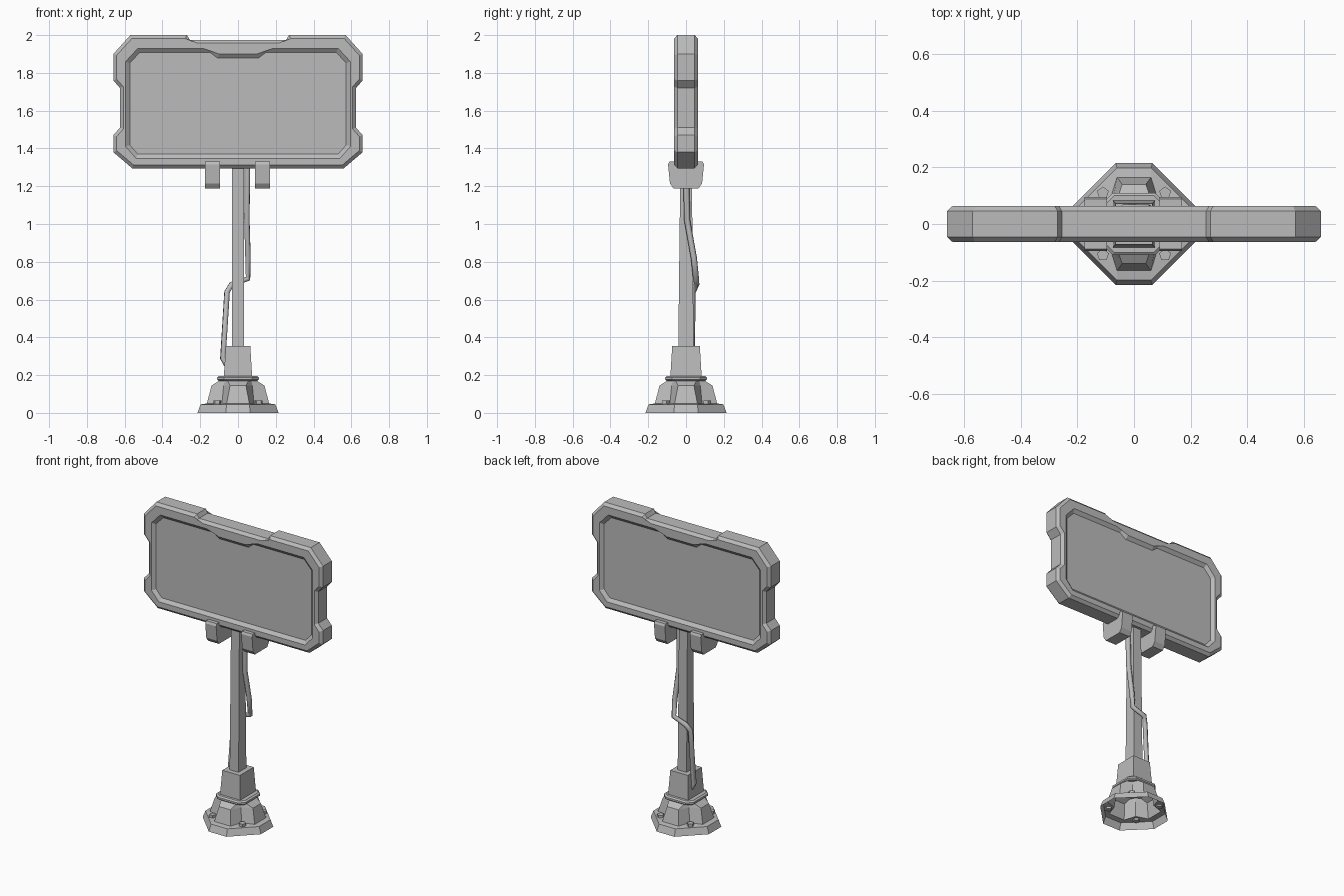
import bpy
import bmesh
from mathutils import Vector

if "Cube" in bpy.data.objects:
    bpy.data.objects.remove(bpy.data.objects["Cube"], do_unlink=True)

GREY = (0.5, 0.5, 0.5, 1)
metal = bpy.data.materials.new("plain grey")
metal.use_nodes = True
metal.diffuse_color = GREY
metal.node_tree.nodes["Principled BSDF"].inputs["Base Color"].default_value = GREY


def loft(name, loops, start=True, end=True):
    """Skin a stack of equally long point loops, with optional end caps."""
    bm = bmesh.new()
    rings = [[bm.verts.new(p) for p in loop] for loop in loops]
    n = len(rings[0])
    for a, b in zip(rings, rings[1:]):
        for i in range(n):
            j = (i + 1) % n
            bm.faces.new((a[i], a[j], b[j], b[i]))
    if start:
        bm.faces.new(rings[0][::-1])
    if end:
        bm.faces.new(rings[-1])
    bmesh.ops.recalc_face_normals(bm, faces=bm.faces)
    mesh = bpy.data.meshes.new(name)
    bm.to_mesh(mesh)
    bm.free()
    mesh.materials.append(metal)
    obj = bpy.data.objects.new(name, mesh)
    bpy.context.collection.objects.link(obj)
    return obj


def mirrored(half):
    return half + [(-x, z) for x, z in reversed(half)]


def inset(loop, d):
    """Move a clockwise outline inwards by d with mitred corners."""
    pts = [Vector(p) for p in loop]
    out = []
    for i, p in enumerate(pts):
        a = (p - pts[i - 1]).normalized()
        b = (pts[(i + 1) % len(pts)] - p).normalized()
        na, nb = Vector((a.y, -a.x)), Vector((b.y, -b.x))
        out.append(p + (na + nb) * d / (1 + na.dot(nb)))
    return out


def upright(loop, y):
    return [(x, y, z) for x, z in loop]


# Sign panel: notched frame with a recessed screen on both sides
outer = mirrored([(0.255, 1.975), (0.27, 2), (0.57, 2), (0.66, 1.9), (0.66, 1.76),
                  (0.625, 1.72), (0.625, 1.51), (0.66, 1.47), (0.66, 1.38), (0.56, 1.295)])
recess = mirrored([(0.1, 1.9), (0.14, 1.93), (0.53, 1.93), (0.595, 1.86), (0.595, 1.76),
                   (0.595, 1.72), (0.595, 1.51), (0.595, 1.47), (0.595, 1.41), (0.54, 1.348)])
side = [(inset(recess, 0.022), 0.045), (recess, 0.063), (inset(outer, 0.018), 0.063), (outer, 0.046)]
layers = [upright(l, -y) for l, y in side] + [upright(l, y) for l, y in reversed(side)]
loft("sign_panel", layers)

# Clamps gripping the lower edge of the panel
clamp = mirrored([(0.088, 1.33), (0.095, 1.315), (0.085, 1.215), (0.065, 1.187)])
for name, x in (("right_clamp", -0.135), ("left_clamp", 0.13)):
    loft(name, [[(x + dx, y, z) for y, z in clamp] for dx in (-0.04, 0.04)])


def cross(tip, half, root, z):
    """Four-lobed plan outline: flat lobe ends joined at diagonal roots."""
    pts = []
    x, y = Vector((1, 0)), Vector((0, 1))
    for _ in range(4):
        pts += [x * tip - y * half, x * tip + y * half, (x + y) * root]
        x, y = y, -x
        x, y = x, -y if x.cross(-y) > 0 else y
    return [(p.x, p.y, z) for p in pts]


# Hollow octagonal foot rising into a four-lobed body
loft("base", [cross(0.215, 0.065, 0.14, 0), cross(0.198, 0.06, 0.129, 0.045),
              cross(0.165, 0.06, 0.085, 0.05), cross(0.14, 0.042, 0.076, 0.145),
              cross(0.1, 0.055, 0.07, 0.17)], start=False)

# Collar ring above the foot
loft("collar", [cross(0.1, 0.07, 0.085, 0.168), cross(0.11, 0.075, 0.0925, 0.176),
                cross(0.11, 0.075, 0.0925, 0.188), cross(0.1, 0.07, 0.085, 0.196)])


def rect(w, d, z):
    return [(-w, -d, z), (w, -d, z), (w, d, z), (-w, d, z)]


# Tapered sleeve and post
loft("post_sleeve", [rect(0.075, 0.083, 0.19), rect(0.065, 0.073, 0.355)])
loft("post", [rect(0.033, 0.041, 0.35), rect(0.031, 0.03, 1.3)])

# Anchor bolts on the diagonals of the foot
for name, sx, sy in (("front_right", -1, -1), ("front_left", 1, -1),
                     ("back_right", -1, 1), ("back_left", 1, 1)):
    bpy.ops.mesh.primitive_cylinder_add(vertices=5, radius=0.022, depth=0.03,
                                        location=(0.11 * sx, 0.11 * sy, 0.05))
    bolt = bpy.context.object
    bolt.name = name + "_bolt"
    bolt.data.materials.append(metal)

# Cable wrapping round the back of the post
path = [(0.05, 0, 1.31), (0.047, 0.006, 1.02), (0.053, 0.042, 0.82), (0.053, 0.053, 0.71),
        (-0.035, 0.055, 0.68), (-0.058, 0.036, 0.64), (-0.08, 0.03, 0.29), (-0.06, 0.03, 0.255)]
curve = bpy.data.curves.new("cable", "CURVE")
curve.dimensions = "3D"
curve.bevel_depth = 0.016
curve.bevel_resolution = 1
curve.use_fill_caps = True
spline = curve.splines.new("POLY")
spline.points.add(len(path) - 1)
for point, co in zip(spline.points, path):
    point.co = (*co, 1)
curve.materials.append(metal)
cable = bpy.data.objects.new("cable", curve)
bpy.context.collection.objects.link(cable)
